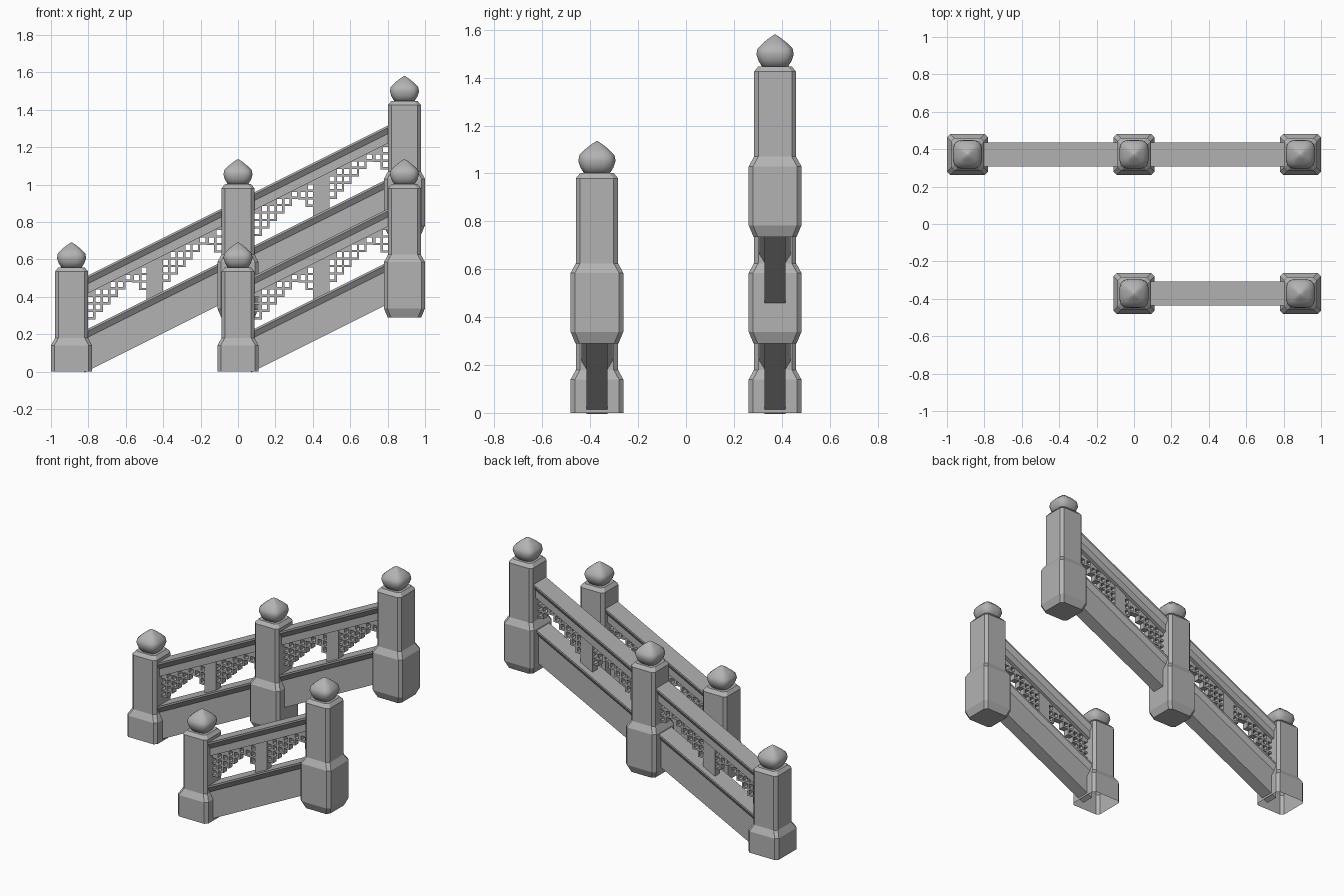
import bpy, bmesh, math
from mathutils import Vector

if "Cube" in bpy.data.objects:
    bpy.data.objects.remove(bpy.data.objects["Cube"])

stone = bpy.data.materials.new("grey_stone")
stone.use_nodes = True
GREY = (0.45, 0.45, 0.45, 1)
stone.diffuse_color = GREY
stone.node_tree.nodes["Principled BSDF"].inputs["Base Color"].default_value = GREY

SPAN = 0.89      # distance between posts
RISE = 0.445     # height gained per bay
SLOPE = RISE / SPAN
ROW_Y = 0.372
CELL, BAR = 0.04, 0.012


def finish(bm, name, loc, smooth=False):
    bmesh.ops.recalc_face_normals(bm, faces=bm.faces)
    mesh = bpy.data.meshes.new(name)
    bm.to_mesh(mesh)
    bm.free()
    mesh.materials.append(stone)
    if smooth:
        mesh.shade_smooth()
    ob = bpy.data.objects.new(name, mesh)
    ob.location = loc
    bpy.context.collection.objects.link(ob)
    return ob


def loft(bm, rings, cap_start=True, cap_end=True):
    loops = [[bm.verts.new(p) for p in ring] for ring in rings]
    for a, b in zip(loops, loops[1:]):
        for i in range(len(a)):
            j = (i + 1) % len(a)
            bm.faces.new((a[i], a[j], b[j], b[i]))
    if cap_start:
        bm.faces.new(loops[0][::-1])
    if cap_end:
        bm.faces.new(loops[-1])


def chamfered_square(h, z, c=0.018):
    k = h - c
    return [(h, -k, z), (h, k, z), (k, h, z), (-k, h, z),
            (-h, k, z), (-h, -k, z), (-k, -h, z), (k, -h, z)]


def rounded_square(r, z, n=16):
    ring = []
    for i in range(n):
        a = 2 * math.pi * (i + 0.5) / n
        c, s = math.cos(a), math.sin(a)
        ring.append((r * math.copysign(abs(c) ** 0.6, c),
                     r * math.copysign(abs(s) ** 0.6, s), z))
    return ring


def post(x, y, z, grounded):
    # Shaft with a wider foot; raised posts hang lower with a tapered closed end
    foot = [(0.11, 0)] if grounded else [(0.09, -0.155), (0.11, -0.107)]
    profile = foot + [(0.11, 0.14), (0.088, 0.18), (0.088, 0.535), (0.07, 0.557)]
    bm = bmesh.new()
    loft(bm, [chamfered_square(h, t) for h, t in profile], cap_start=not grounded)
    finish(bm, "post", (x, y, z))
    # Onion finial
    bulb = [(0.052, 0.552), (0.07, 0.58), (0.079, 0.608), (0.074, 0.632),
            (0.05, 0.656), (0.022, 0.678), (0.003, 0.69)]
    bm = bmesh.new()
    loft(bm, [rounded_square(r, t) for r, t in bulb])
    finish(bm, "finial", (x, y, z), smooth=True)


def sloped_beam(name, loc, half_profile, u0=0.07, u1=0.82):
    # Mirror the half profile and sweep it up the slope
    profile = half_profile + [(-y, z) for y, z in reversed(half_profile)]
    bm = bmesh.new()
    loft(bm, [[(u, y, z + SLOPE * u) for y, z in profile] for u in (u0, u1)])
    finish(bm, name, loc)


def bracket(loc, u0, direction):
    # Stepped lattice bracket: square cells with square openings
    bm = bmesh.new()
    under = lambda u: 0.375 + SLOPE * u
    bottom = under(u0) - 0.14

    def quad(a, b, z0, z1):
        pts = [(u0 + direction * a, z0), (u0 + direction * b, z0),
               (u0 + direction * b, z1), (u0 + direction * a, z1)]
        bm.faces.new([bm.verts.new((u, 0, z)) for u, z in pts])

    for col in range(8):
        a = col * CELL
        for row in range(col, 12):
            z = bottom + row * CELL
            cuts_a = (a, a + CELL - BAR, a + CELL)
            cuts_z = (z, z + BAR, z + CELL)
            lowest = min(under(u0 + direction * a), under(u0 + direction * (a + CELL)))
            if z > lowest + CELL:
                break
            is_open = z + CELL < lowest + BAR
            for i in range(2):
                for j in range(2):
                    if not (is_open and i == 0 and j == 1):
                        quad(cuts_a[i], cuts_a[i + 1], cuts_z[j], cuts_z[j + 1])
    bmesh.ops.remove_doubles(bm, verts=bm.verts, dist=0.0005)
    # Trim the top inside the handrail
    bmesh.ops.bisect_plane(bm, geom=bm.verts[:] + bm.edges[:] + bm.faces[:],
                           plane_co=Vector((0, 0, 0.4)),
                           plane_no=Vector((-SLOPE, 0, 1)), clear_outer=True)
    ob = finish(bm, "lattice_bracket", loc)
    mod = ob.modifiers.new("thickness", 'SOLIDIFY')
    mod.thickness = 0.04
    mod.offset = 0


def bay(x, y, z):
    loc = (x, y, z)
    sloped_beam("handrail", loc, [(0.044, 0.375), (0.044, 0.425), (0.065, 0.458), (0.065, 0.47)])
    sloped_beam("lower_beam", loc, [(0.044, -0.04), (0.044, 0.14), (0.065, 0.173), (0.065, 0.185)])
    sloped_beam("baluster", loc, [(0.025, 0.17), (0.025, 0.4)], 0.402, 0.488)
    for u0, direction in ((0.088, 1), (0.402, -1), (0.488, 1), (0.802, -1)):
        bracket(loc, u0, direction)


def railing(x, y, bays):
    for i in range(bays + 1):
        post(x + i * SPAN, y, i * RISE, i == 0)
    for i in range(bays):
        bay(x + i * SPAN, y, i * RISE)


railing(-SPAN, ROW_Y, 2)
railing(0, -ROW_Y, 1)
